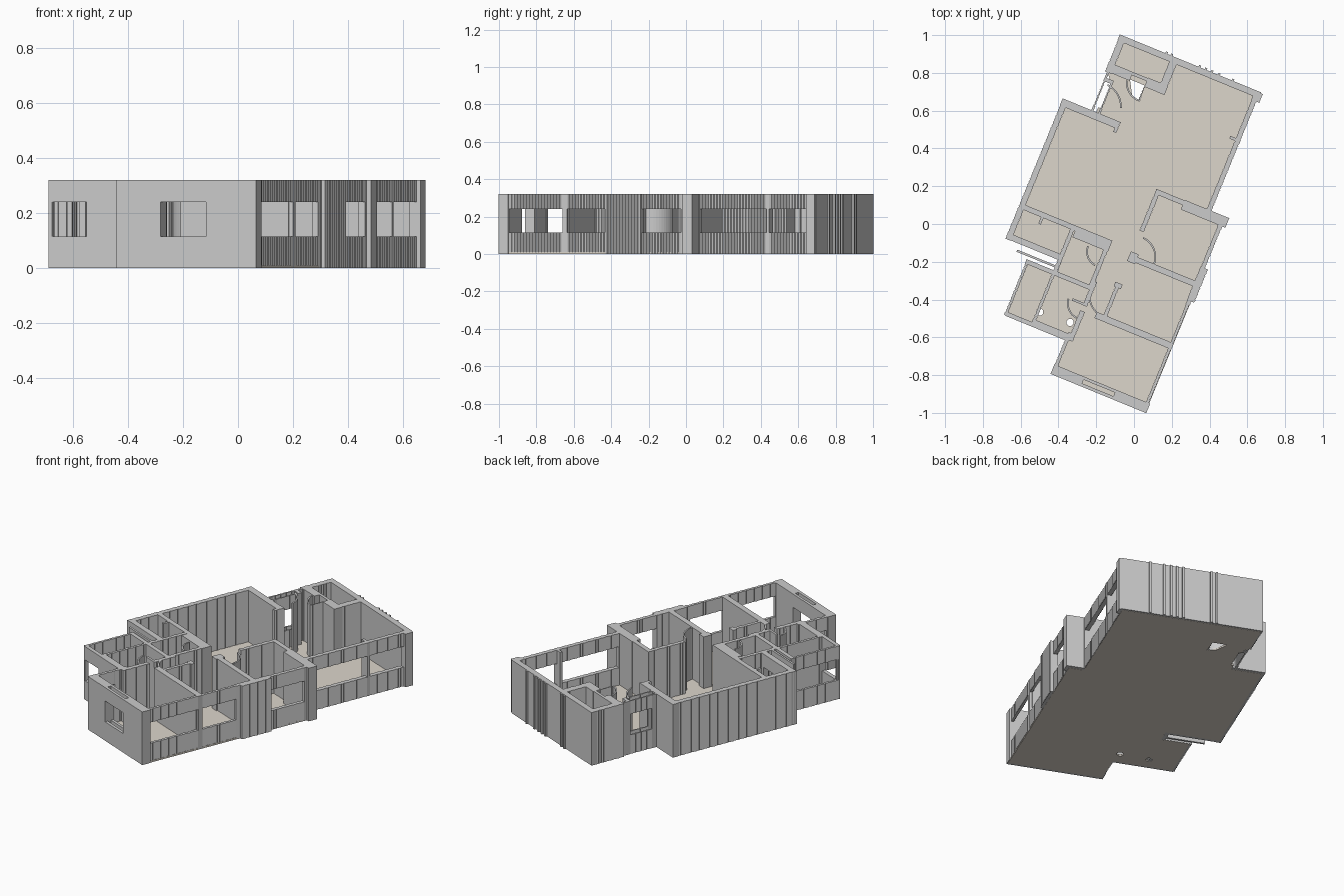
import bpy, bmesh, math
from mathutils import Vector

if "Cube" in bpy.data.objects:
    bpy.data.objects.remove(bpy.data.objects["Cube"])

# The plan is drawn square in (u, v) and turned clockwise by TURN
TURN = math.radians(-22.3)
C, S = math.cos(TURN), math.sin(TURN)
H, SILL, HEAD, BASE = 0.32, 0.115, 0.24, 0.001


def world(u, v, z):
    return Vector((C * u - S * v, S * u + C * v, z))


def prism(bm, pts, z0, z1):
    face = bm.faces.new([bm.verts.new(world(u, v, z0)) for u, v in pts])
    top = bmesh.ops.extrude_face_region(bm, geom=[face])["geom"]
    for e in top:
        if isinstance(e, bmesh.types.BMVert):
            e.co.z = z1


def finish(bm, name, color=None):
    bmesh.ops.recalc_face_normals(bm, faces=bm.faces)
    me = bpy.data.meshes.new(name)
    bm.to_mesh(me)
    bm.free()
    ob = bpy.data.objects.new(name, me)
    bpy.context.collection.objects.link(ob)
    if color:
        mat = bpy.data.materials.new(name + "_colour")
        mat.diffuse_color = color
        mat.use_nodes = True
        mat.node_tree.nodes["Principled BSDF"].inputs["Base Color"].default_value = mat.diffuse_color
        me.materials.append(mat)
    return ob


def outline(u0, v0, u1, v1, ribbed):
    if not ribbed:
        return [(u0, v0), (u1, v0), (u1, v1), (u0, v1)]
    # saw-tooth sides, as on the traced long walls
    n = max(1, round((v1 - v0) / 0.017))
    s, left, right = (v1 - v0) / n, [], []
    for i in range(n):
        a, b = v0 + i * s, v0 + (i + 0.8) * s
        left += [(u0, a), (u0 + 0.004, b)]
        right += [(u1 - 0.004, a), (u1, b)]
    left.append((u0, v1))
    right.append((u1, v1))
    return right + left[::-1]


def wall(name, u0, v0, u1, v1, windows=()):
    """Wall with openings given as intervals along its long direction."""
    bm = bmesh.new()
    along_v = (v1 - v0) > (u1 - u0)
    lo, hi = (v0, v1) if along_v else (u0, u1)

    def piece(a, b, z0, z1):
        if b - a < 1e-4:
            return
        box = (u0, a, u1, b) if along_v else (a, v0, b, v1)
        prism(bm, outline(*box, along_v and b - a > 0.06), z0, z1)

    at = lo
    for a, b in windows:
        piece(at, a, BASE, H)
        piece(a, b, BASE, SILL)
        piece(a, b, HEAD, H)
        at = b
    piece(at, hi, BASE, H)
    return finish(bm, name)


def door_arc(name, u, v, r, a0, a1, t=0.009, n=12):
    """Curved door swing, standing full height."""
    bm = bmesh.new()
    ang = [math.radians(a0 + (a1 - a0) * i / n) for i in range(n + 1)]
    ring = [(u + r * math.cos(a), v + r * math.sin(a)) for a in ang]
    ring += [(u + (r - t) * math.cos(a), v + (r - t) * math.sin(a)) for a in ang[::-1]]
    prism(bm, ring, BASE, H)
    return finish(bm, name)


# Floor slab with the open notch beside the washroom
bm = bmesh.new()
prism(bm, [(-0.44, 0.89), (0.35, 0.89), (0.35, 0.2), (0.435, 0.2), (0.435, -0.885),
           (-0.1, -0.885), (-0.1, -0.695), (-0.44, -0.695), (-0.44, -0.39),
           (-0.28, -0.39), (-0.28, -0.31), (-0.585, -0.31), (-0.585, 0.455),
           (-0.41, 0.455), (-0.41, 0.66), (-0.44, 0.70)], 0, 0.01)
floor = finish(bm, "floor", (0.72, 0.67, 0.60, 1))

# Small openings in the floor
bm = bmesh.new()
prism(bm, [(-0.31, 0.70), (-0.225, 0.70), (-0.22, 0.61), (-0.27, 0.63)], -0.1, 0.1)
prism(bm, [(-0.43, 0.50), (-0.395, 0.50), (-0.395, 0.64), (-0.43, 0.64)], -0.1, 0.1)
for cu, cv in [(-0.285, -0.62), (-0.115, -0.61)]:
    prism(bm, [(cu + 0.02 * math.cos(k * math.pi / 4), cv + 0.02 * math.sin(k * math.pi / 4))
               for k in range(8)], -0.1, 0.1)
cutter = finish(bm, "floor_cutter")
cutter.hide_render = True
cutter.hide_viewport = True
mod = floor.modifiers.new("holes", "BOOLEAN")
mod.operation, mod.object, mod.solver = "DIFFERENCE", cutter, "EXACT"

# Back wall, store room and entrance
wall("back_wall", -0.45, 0.866, 0.358, 0.9)
wall("back_right_pier", 0.325, 0.845, 0.37, 0.895)
wall("store_left_wall", -0.45, 0.69, -0.41, 0.87)
wall("store_right_wall", -0.155, 0.693, -0.11, 0.87)
wall("store_front_wall", -0.44, 0.693, -0.31, 0.742)
wall("store_front_wall_right", -0.225, 0.693, -0.11, 0.745)
wall("store_front_infill", -0.31, 0.725, -0.225, 0.742)
wall("entrance_frame_outer", -0.438, 0.46, -0.426, 0.70, [(0.50, 0.66)])
wall("entrance_frame_inner", -0.398, 0.46, -0.386, 0.66, [(0.50, 0.62)])
wall("entrance_post", -0.438, 0.64, -0.386, 0.66)
door_arc("entrance_door_swing", -0.42, 0.498, 0.135, 20, 85)
door_arc("inner_door_swing", -0.226, 0.715, 0.105, 195, 270)
wall("inner_door_leaf", -0.229, 0.61, -0.22, 0.70)
for i, u in enumerate((-0.19, -0.16, 0.0, 0.035, 0.07, 0.11, 0.19)):
    wall(f"back_wall_bump_{i}", u, 0.895, u + 0.012, 0.91)

# Living room
wall("living_right_wall", 0.325, 0.2, 0.355, 0.87, [(0.225, 0.61), (0.625, 0.845)])
wall("living_right_stub", 0.295, 0.61, 0.33, 0.625)
wall("living_back_wall", -0.602, 0.432, -0.272, 0.472)
wall("living_back_wall_end", -0.29, 0.41, -0.268, 0.472)
wall("living_left_wall", -0.602, -0.33, -0.567, 0.472)
wall("living_front_wall", -0.59, -0.153, -0.08, -0.125)
wall("living_front_wall_thick", -0.275, -0.188, -0.072, -0.125)

# Washroom and the glazed notch
wall("washroom_front_wall", -0.6, -0.328, -0.28, -0.295, [(-0.54, -0.32)])
wall("washroom_right_wall", -0.304, -0.41, -0.278, -0.13)
wall("notch_window", -0.52, -0.372, -0.29, -0.36, [(-0.50, -0.31)])
wall("washroom_stub", -0.47, -0.19, -0.455, -0.15)

# Utility room and bathroom
wall("utility_left_wall", -0.455, -0.705, -0.437, -0.39, [(-0.695, -0.40)])
wall("utility_back_wall", -0.455, -0.412, -0.278, -0.388, [(-0.43, -0.32)])
wall("utility_front_wall", -0.448, -0.708, -0.29, -0.685, [(-0.44, -0.305)])
wall("utility_right_wall", -0.304, -0.70, -0.284, -0.39)
wall("bathroom_back_wall", -0.29, -0.412, -0.075, -0.387)
wall("bathroom_front_wall", -0.304, -0.708, -0.085, -0.668)
wall("bathroom_right_wall", -0.092, -0.70, -0.062, -0.53)
wall("bathroom_right_wall_upper", -0.09, -0.50, -0.062, -0.36)
wall("lobby_right_wall", -0.1, -0.40, -0.073, -0.15)
wall("bathroom_stub", -0.15, -0.50, -0.085, -0.487)
door_arc("lobby_door_swing", -0.1, -0.20, 0.085, 180, 265)
door_arc("bathroom_door_swing", -0.085, -0.49, 0.09, 185, 265)

# Right-hand room with a door
wall("study_back_wall", 0.04, 0.19, 0.26, 0.217)
wall("study_back_wall_thick", 0.2, 0.165, 0.455, 0.22)
wall("study_left_wall", 0.038, -0.02, 0.066, 0.215)
wall("study_right_wall", 0.412, -0.29, 0.438, 0.18, [(-0.08, 0.15)])
wall("study_right_pier", 0.41, -0.265, 0.455, -0.075)
wall("study_front_wall", 0.055, -0.187, 0.42, -0.155)
wall("study_door_post", 0.04, -0.195, 0.085, -0.14)
door_arc("study_door_swing", 0.068, -0.16, 0.115, 0, 88)

# Middle room
wall("middle_left_wall", 0.032, -0.53, 0.056, -0.33)
wall("middle_left_wall_end", 0.025, -0.345, 0.066, -0.32)
wall("middle_front_wall", -0.005, -0.54, 0.42, -0.505)

# Front bedroom, with a slotted window in the front wall
wall("bedroom_right_wall", 0.415, -0.87, 0.435, -0.26, [(-0.845, -0.535), (-0.51, -0.278)])
wall("bedroom_left_wall", -0.107, -0.87, -0.085, -0.66, [(-0.84, -0.74)])
wall("front_wall_outer", -0.108, -0.902, 0.44, -0.885, [(0.066, 0.245)])
wall("front_wall_inner", -0.108, -0.864, 0.44, -0.848, [(0.066, 0.245)])
wall("front_wall_core_left", -0.108, -0.886, 0.066, -0.862)
wall("front_wall_core_right", 0.245, -0.886, 0.44, -0.862)
door_arc("bedroom_door_swing", 0.035, -0.40, 0.12, 185, 280)
